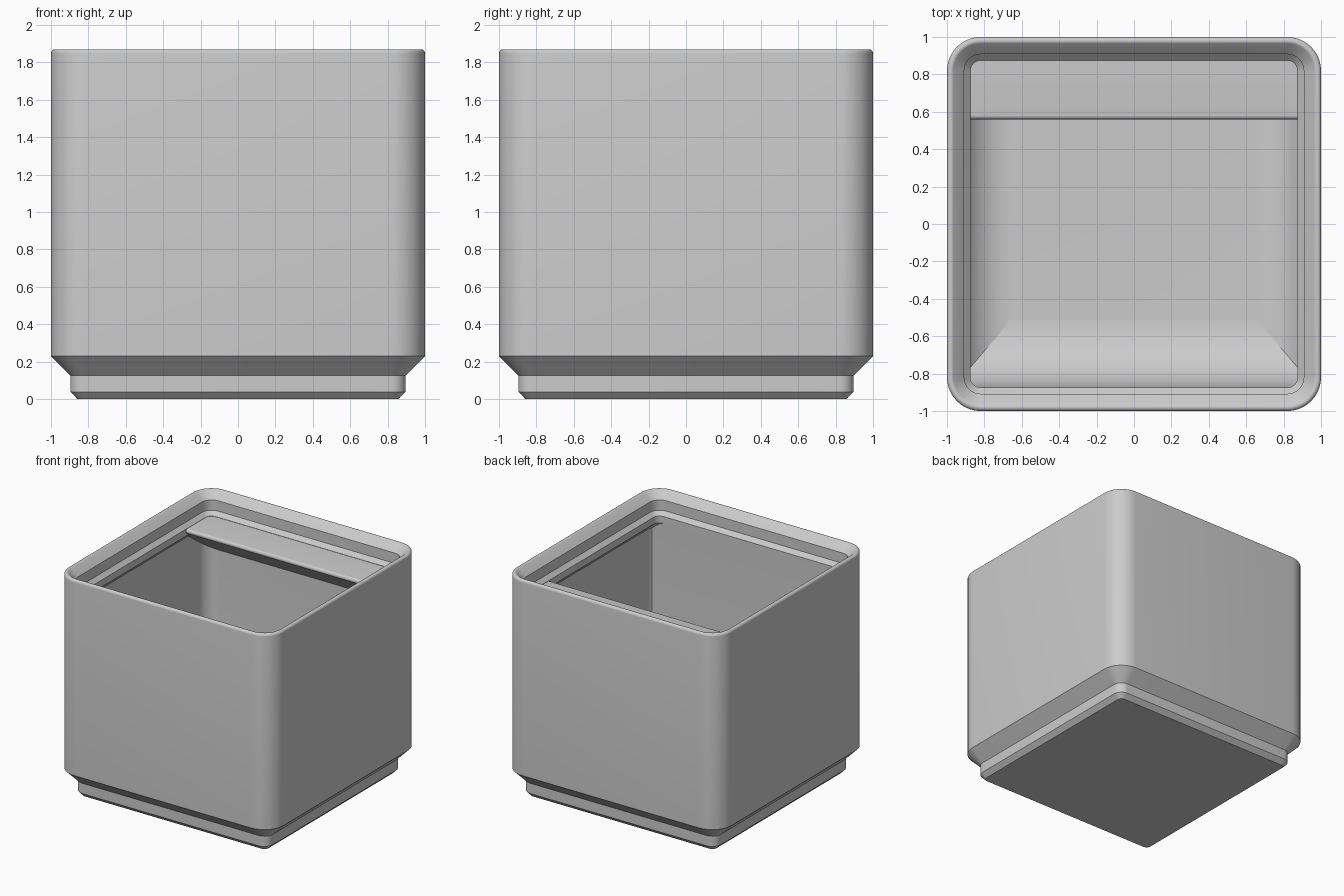
import bpy, bmesh, math

if "Cube" in bpy.data.objects:
    bpy.data.objects.remove(bpy.data.objects["Cube"])

grey = bpy.data.materials.new("light_grey")
grey.diffuse_color = (0.6, 0.6, 0.6, 1)
grey.use_nodes = True
grey.node_tree.nodes["Principled BSDF"].inputs["Base Color"].default_value = grey.diffuse_color


def finish(bm, name):
    bmesh.ops.recalc_face_normals(bm, faces=bm.faces)
    me = bpy.data.meshes.new(name)
    bm.to_mesh(me)
    bm.free()
    me.materials.append(grey)
    ob = bpy.data.objects.new(name, me)
    bpy.context.collection.objects.link(ob)
    bpy.ops.object.select_all(action='DESELECT')
    ob.select_set(True)
    bpy.context.view_layer.objects.active = ob
    bpy.ops.object.shade_smooth_by_angle(angle=math.radians(25))
    return ob


def arc(cx, cy, r, a0, a1, n):
    """Points on an arc, angles in degrees."""
    return [(cx + r * math.cos(math.radians(a0 + (a1 - a0) * i / n)),
             cy + r * math.sin(math.radians(a0 + (a1 - a0) * i / n))) for i in range(n + 1)]


def loft(name, rings):
    """Skin a stack of rounded squares given by half width and height."""
    bm = bmesh.new()
    loops = []
    for half, z in rings:
        r = max(half - 0.819, 0.012)      # corners share one centre
        c = half - r
        pts = []
        for k, (sx, sy) in enumerate([(1, 1), (-1, 1), (-1, -1), (1, -1)]):
            pts += arc(sx * c, sy * c, r, 90 * k, 90 * k + 90, 10)
        loops.append([bm.verts.new((x, y, z)) for x, y in pts])
    for a, b in zip(loops, loops[1:]):
        for i in range(len(a)):
            j = (i + 1) % len(a)
            bm.faces.new((a[i], a[j], b[j], b[i]))
    bm.faces.new(loops[0])
    bm.faces.new(loops[-1])
    return finish(bm, name)


def extrude_x(name, profile, half):
    """Extrude a (y, z) profile across the width."""
    bm = bmesh.new()
    f = bm.faces.new([bm.verts.new((-half, y, z)) for y, z in profile])
    res = bmesh.ops.extrude_face_region(bm, geom=[f])
    for v in res["geom"]:
        if isinstance(v, bmesh.types.BMVert):
            v.co.x = half
    return finish(bm, name)


FLOOR, WALL, LIP = 0.337, 0.942, 0.875

# Bin shell: stepped foot, outer wall, stacking lip, inner wall, filleted floor
foot = [(0.858, 0.0), (0.896, 0.039), (0.896, 0.125), (1.0, 0.229)]
rim = arc(0.9795, 1.8495, 0.0205, 0, 135, 8)
lip = [(0.908, 1.807), (0.908, 1.72), (LIP, 1.687), (LIP, 1.629), (WALL, 1.562)]
fillet = arc(WALL - 0.29, FLOOR + 0.29, 0.29, 0, -90, 12)
loft("bin_shell", foot + rim + lip + fillet)

# Front scoop: flush front wall curving into the floor
scoop = [(-0.943, 1.629), (LIP * -1, 1.629)]
scoop += arc(-LIP + 0.36, FLOOR + 0.361, 0.36, 180, 270, 16)
scoop += [(-0.515, 0.30), (-0.943, 0.30)]
extrude_x("front_scoop", scoop, 0.945)

# Rear label shelf: rounded nose and sloping underside
shelf = [(0.943, 1.685)] + arc(0.58, 1.665, 0.02, 90, 234, 8) + [(0.943, 1.375)]
extrude_x("label_shelf", shelf, 0.945)
